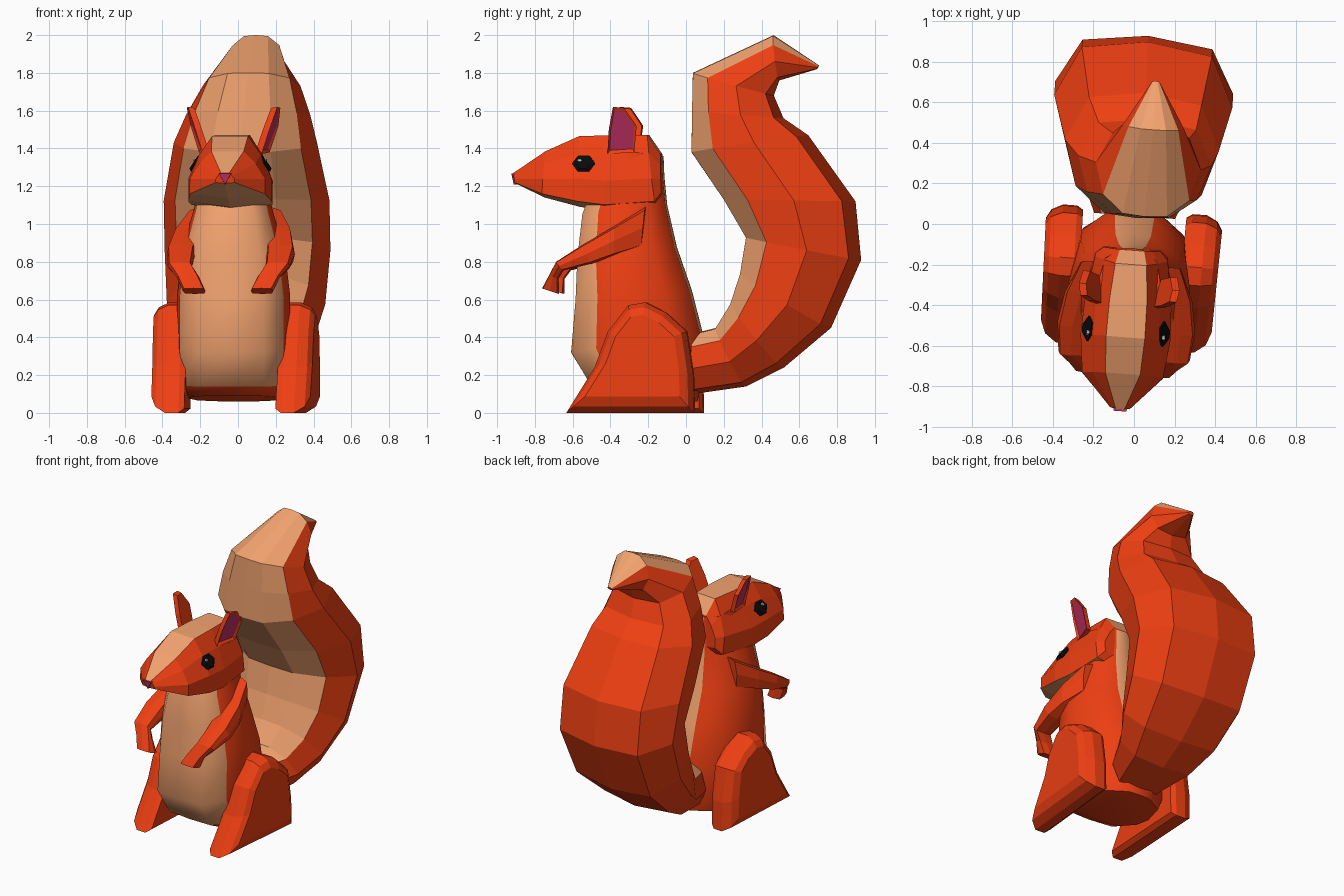
import bpy, bmesh, math
from mathutils import Matrix

if "Cube" in bpy.data.objects:
    bpy.data.objects.remove(bpy.data.objects["Cube"])

TURN = Matrix.Rotation(math.radians(-4.3), 4, 'Z')   # whole animal is turned slightly


def material(name, rgb):
    m = bpy.data.materials.new(name)
    m.diffuse_color = (*rgb, 1)
    m.use_nodes = True
    m.node_tree.nodes["Principled BSDF"].inputs["Base Color"].default_value = m.diffuse_color
    return m


RED = material("red_fur", (0.86, 0.050, 0.006))
CREAM = material("cream_fur", (0.90, 0.37, 0.16))
PINK = material("pink_skin", (0.55, 0.03, 0.13))
BLACK = material("black", (0.003, 0.003, 0.003))
WHITE = material("white", (0.9, 0.9, 0.9))


def build(name, rings, mats, paint=None, cap_mat=0):
    """Skin a list of closed rings; paint(row, column) picks the material index."""
    bm = bmesh.new()
    rows = [[bm.verts.new(p) for p in ring] for ring in rings]
    n = len(rows[0])
    for r in range(len(rows) - 1):
        for c in range(n):
            d = (c + 1) % n
            f = bm.faces.new((rows[r][c], rows[r][d], rows[r + 1][d], rows[r + 1][c]))
            f.material_index = paint(r, c) if paint else 0
    bm.faces.new(rows[0])
    bm.faces.new(rows[-1]).material_index = cap_mat
    bmesh.ops.recalc_face_normals(bm, faces=bm.faces)
    bm.transform(TURN)
    me = bpy.data.meshes.new(name)
    bm.to_mesh(me)
    bm.free()
    for m in mats:
        me.materials.append(m)
    ob = bpy.data.objects.new(name, me)
    bpy.context.collection.objects.link(ob)
    return ob


def sections(half, rings, side=1):
    """half: (width share, depth share) points; ring: y,z start, y,z end, half width, x offset."""
    loop = half + [(-u, t) for u, t in half[-2:0:-1]]
    return [[(side * (dx + u * w), y0 + (y1 - y0) * t, z0 + (z1 - z0) * t) for u, t in loop]
            for y0, z0, y1, z1, w, dx in rings]


def plate(name, outline, layers, mats, side, tilt=0, yaw=0, cap_mat=0):
    """Side-view outline (y, z) stacked along x; layer: x, y scale, z scale about the centre."""
    cy = sum(p[0] for p in outline) / len(outline)
    cz = sum(p[1] for p in outline) / len(outline)
    rings = [[(side * (x + tilt * (z - cz) + yaw * (y - cy)), cy + (y - cy) * s, cz + (z - cz) * s)
              for y, z in outline] for x, s in layers]
    return build(name, rings, mats, cap_mat=cap_mat)


# Body: smooth, cream belly and a cream stripe along the back
half = [(0, 0), (.6, .02), (.92, .22), (1, .45), (.85, .8), (.32, .99), (0, 1)]
body = build("body", sections(half, [
    (-.40, .09, .06, .06, .25, 0),
    (-.50, .14, .08, .15, .29, 0),
    (-.61, .32, .09, .42, .30, 0),
    (-.585, .60, .03, .65, .30, 0),
    (-.575, .82, -.05, .88, .275, 0),
    (-.55, 1.05, -.10, 1.10, .21, 0),
    (-.48, 1.25, -.115, 1.25, .17, 0),
    (-.40, 1.40, -.12, 1.36, .15, 0)]), [RED, CREAM],
    lambda r, c: int(r > 0 and c in (0, 1, 5, 6, 10, 11)))
bpy.context.view_layer.objects.active = body
body.select_set(True)
bpy.ops.object.shade_smooth_by_angle(angle=math.radians(50))
body.select_set(False)

# Head: cream forehead stripe and chin
half = [(0, 0), (.43, 0), (.74, .26), (1, .6), (1, .92), (0, 1)]
build("head", sections(half, [
    (-.915, 1.27, -.905, 1.215, .05, 0),
    (-.74, 1.385, -.75, 1.14, .20, 0),
    (-.56, 1.465, -.56, 1.09, .222, 0),
    (-.38, 1.47, -.42, 1.07, .215, 0),
    (-.20, 1.47, -.15, 1.09, .18, 0),
    (-.13, 1.37, -.12, 1.15, .14, 0)]), [RED, CREAM],
    lambda r, c: int(c in (0, 9) or (c in (4, 5) and r < 4)))

# Nose: small downward triangle
build("nose", [[(s * .036, y, 1.268), (-s * .036, y, 1.268), (0, y + .01, 1.21)]
               for y, s in ((-.89, 1), (-.925, .9))], [PINK])

# Tail: big curled plume, cream on the front
half = [(0, 0), (.42, .02), (.82, .22), (1, .58), (.73, .93), (0, 1)]
build("tail", sections(half, [
    (.04, .42, .04, .10, .20, 0),
    (.16, .45, .32, .14, .29, 0),
    (.24, .58, .52, .24, .37, 0),
    (.29, .74, .77, .45, .42, 0),
    (.32, .93, .93, .81, .44, 0),
    (.20, 1.13, .90, 1.12, .44, 0),
    (.03, 1.38, .65, 1.47, .38, .01),
    (.035, 1.60, .52, 1.56, .33, .03),
    (.04, 1.80, .47, 1.68, .26, .05),
    (.47, 2.00, .50, 1.76, .15, .06),
    (.71, 1.84, .70, 1.82, .02, .055)]), [RED, CREAM],
    lambda r, c: int(c in (0, 1, 8, 9)))

HAUNCH = [(-.61, 0), (.07, 0), (.065, .2), (.03, .43), (-.08, .53), (-.19, .585),
          (-.28, .57), (-.39, .43), (-.46, .24)]
EAR = [(-.405, 1.37), (-.395, 1.5), (-.37, 1.62), (-.31, 1.615), (-.245, 1.52), (-.26, 1.38)]
ARM = [(0, 0), (.85, .08), (1, .5), (.85, .92), (0, 1)]

for side, tag in ((-1, "left"), (1, "right")):
    # Haunch and foot in one plate with a bevelled outer face
    plate("haunch_" + tag, HAUNCH, [(.25, .93), (.28, 1), (.35, 1), (.405, .9), (.43, .74)],
          [RED], side, yaw=.02)
    # Ear with sunken pink inside
    plate("ear_" + tag, EAR, [(.175, .95), (.21, 1), (.20, .85)], [RED, PINK],
          side, tilt=.3, yaw=.2, cap_mat=1)
    # Eye and its highlight
    hexa = [(math.cos(k * math.pi / 3), math.sin(k * math.pi / 3)) for k in range(6)]
    plate("eye_" + tag, [(-.53 + .062 * a, 1.32 + .048 * b) for a, b in hexa],
          [(.14, 1), (.19, 1), (.198, .6)], [BLACK], side, tilt=-.45)
    plate("eye_highlight_" + tag, [(-.55 + .012 * a, 1.338 + .008 * b) for a, b in hexa],
          [(.17, 1), (.194, 1)], [WHITE], side)
    # Arm bent at the elbow, hand hanging down
    build("arm_" + tag, sections(ARM, [
        (-.20, 1.09, -.22, .87, .06, .19),
        (-.36, .99, -.36, .83, .08, .235),
        (-.53, .89, -.48, .79, .075, .265),
        (-.67, .80, -.63, .755, .065, .26),
        (-.71, .73, -.66, .71, .06, .215),
        (-.75, .66, -.66, .63, .06, .18)], side), [RED])
